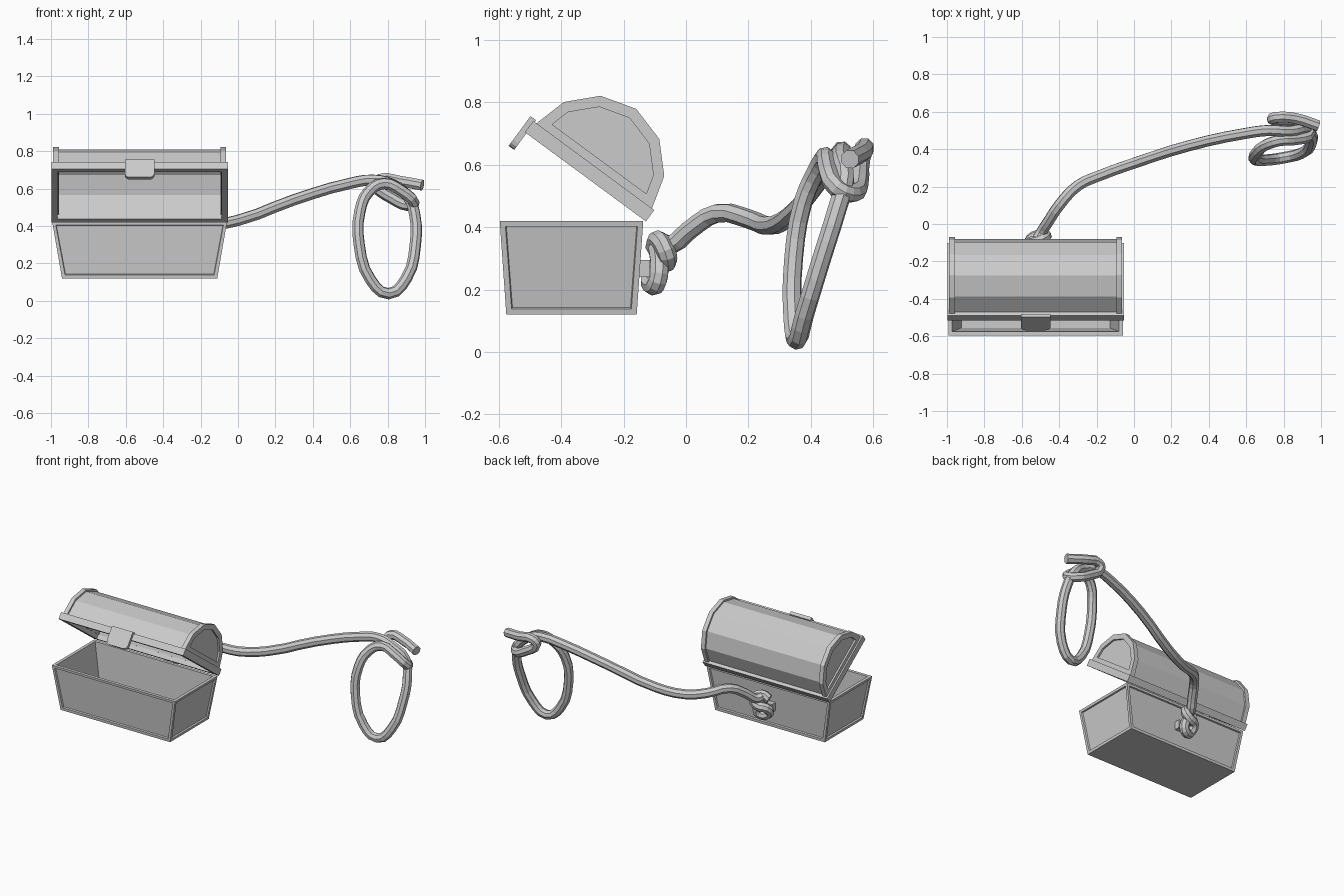
import bpy, bmesh, math
from mathutils import Vector

if "Cube" in bpy.data.objects:
    bpy.data.objects.remove(bpy.data.objects["Cube"])

CX = -0.526                      # chest centre in x
U = Vector((-0.805, 0.593))      # open lid: hinge-to-front direction in (y, z)
N = Vector((0.593, 0.805))       # open lid: outward direction in (y, z)
HINGE = Vector((-0.13, 0.42))


def finish(name, bm):
    bmesh.ops.recalc_face_normals(bm, faces=bm.faces[:])
    me = bpy.data.meshes.new(name)
    bm.to_mesh(me)
    bm.free()
    ob = bpy.data.objects.new(name, me)
    bpy.context.collection.objects.link(ob)
    return ob


def extrude_poly(name, pts, vec):
    bm = bmesh.new()
    face = bm.faces.new([bm.verts.new(p) for p in pts])
    new = bmesh.ops.extrude_face_region(bm, geom=[face], use_keep_orig=True)
    bmesh.ops.translate(bm, vec=vec, verts=[v for v in new['geom'] if isinstance(v, bmesh.types.BMVert)])
    return finish(name, bm)


def lid_pt(x, a, h):
    p = HINGE + U * a + N * h
    return Vector((x, p.x, p.y))


def lid_prism(name, profile, x0, x1):
    return extrude_poly(name, [lid_pt(x0, a, h) for a, h in profile], (x1 - x0, 0, 0))


def box(a0, a1, h0, h1):
    return [(a0, h0), (a1, h0), (a1, h1), (a0, h1)]


# Chest base: tapered box, recessed side panels, hollow inside
bm = bmesh.new()
rings = []
for z, hx, y0, y1 in ((0.12, 0.415, -0.576, -0.158), (0.42, 0.467, -0.597, -0.137)):
    rings.append([bm.verts.new(p) for p in
                  ((CX - hx, y0, z), (CX + hx, y0, z), (CX + hx, y1, z), (CX - hx, y1, z))])
bm.faces.new(rings[0][::-1])
top = bm.faces.new(rings[1])
sides = [bm.faces.new((rings[0][i], rings[0][(i + 1) % 4], rings[1][(i + 1) % 4], rings[1][i]))
         for i in range(4)]
bm.normal_update()
for f in sides:
    bmesh.ops.inset_individual(bm, faces=[f], thickness=0.025, depth=0)
    bmesh.ops.inset_individual(bm, faces=[f], thickness=0.004, depth=-0.01)
bmesh.ops.inset_individual(bm, faces=[top], thickness=0.03, depth=0)
cav = bmesh.ops.extrude_discrete_faces(bm, faces=[top])['faces'][0]
mid = cav.calc_center_median()
for v in cav.verts:
    v.co.x = mid.x + (v.co.x - mid.x) * 0.89
    v.co.y = mid.y + (v.co.y - mid.y) * 0.9
    v.co.z = 0.145
finish("chest_base", bm)

# Lid: barrel shell, end ribs, recessed end panels
half = [(0.234, 0.03), (0.2, 0.152), (0.117, 0.238)]
arch = [(0.237 - d, h) for d, h in half] + [(0.237, 0.272)] + [(0.237 + d, h) for d, h in half[::-1]]


def scaled(s, base=0.03):
    return [(0.237 + (a - 0.237) * s, base + (h - base) * s) for a, h in arch]


lid_prism("lid_barrel", scaled(0.95) + scaled(0.89)[::-1], CX - 0.455, CX + 0.455)
for side, sx in (("left", -1), ("right", 1)):
    lid_prism("lid_rib_" + side, arch + scaled(0.85)[::-1], CX + sx * 0.462, CX + sx * 0.432)
    lid_prism("lid_end_panel_" + side, scaled(0.9), CX + sx * 0.45, CX + sx * 0.434)
    lid_prism("lid_end_strip_" + side, box(0.02, 0.454, 0.03, 0.072), CX + sx * 0.462, CX + sx * 0.436)
    lid_prism("lid_rim_" + side, box(-0.002, 0.48, 0, 0.045), CX + sx * 0.472, CX + sx * 0.438)
for name, a0, a1 in (("back", -0.002, 0.028), ("front", 0.452, 0.48)):
    lid_prism("lid_rim_" + name, box(a0, a1, 0, 0.045), CX - 0.44, CX + 0.44)

# Latch plate with rounded lower corners
w, r, low = 0.079, 0.025, -0.066
outline = [(-w, 0.052)]
for cx, start in ((-w + r, 180), (w - r, 270)):
    for k in range(4):
        t = math.radians(start + k * 30)
        outline.append((cx + r * math.cos(t), low + r + r * math.sin(t)))
outline.append((w, 0.052))
extrude_poly("latch", [lid_pt(CX + x, 0.474, h) for x, h in outline], (0, U.x * 0.022, U.y * 0.022))

# Bracket on the back that holds the rope
extrude_poly("rope_bracket", [(x, -0.155, z) for x, z in
             ((-0.57, 0.24), (-0.46, 0.24), (-0.46, 0.295), (-0.57, 0.295))], (0, 0.04, 0))


# Rope: knot at the bracket, long run, hanging loop with a hitch and tail
path = [(-0.56, -0.10, 0.335), (-0.51, -0.09, 0.36), (-0.47, -0.065, 0.325), (-0.5, -0.06, 0.29),
        (-0.55, -0.08, 0.28), (-0.55, -0.115, 0.235), (-0.515, -0.105, 0.212), (-0.48, -0.09, 0.23),
        (-0.495, -0.085, 0.29), (-0.515, -0.085, 0.345), (-0.495, -0.045, 0.345),
        (-0.46, 0.01, 0.39), (-0.40, 0.10, 0.445), (-0.30, 0.205, 0.425),
        (-0.18, 0.26, 0.405), (0.0, 0.325, 0.43), (0.3, 0.42, 0.54), (0.6, 0.485, 0.628),
        (0.72, 0.50, 0.645), (0.83, 0.495, 0.62), (0.91, 0.51, 0.555),
        (0.945, 0.485, 0.46), (0.948, 0.435, 0.3), (0.9, 0.38, 0.12),
        (0.805, 0.355, 0.038), (0.71, 0.342, 0.11), (0.648, 0.345, 0.3), (0.652, 0.375, 0.48),
        (0.7, 0.42, 0.585), (0.78, 0.447, 0.627), (0.87, 0.453, 0.59), (0.94, 0.485, 0.525),
        (0.91, 0.535, 0.51), (0.82, 0.555, 0.55), (0.74, 0.56, 0.62), (0.76, 0.57, 0.65),
        (0.86, 0.565, 0.64), (0.985, 0.525, 0.618)]
cu = bpy.data.curves.new("rope", 'CURVE')
cu.dimensions = '3D'
cu.bevel_depth = 0.031
cu.bevel_resolution = 2
cu.resolution_u = 3
cu.use_fill_caps = True
sp = cu.splines.new('BEZIER')
sp.bezier_points.add(len(path) - 1)
for bp, p in zip(sp.bezier_points, path):
    bp.co = p
    bp.handle_left_type = bp.handle_right_type = 'AUTO'
sp.use_smooth = False
bpy.context.collection.objects.link(bpy.data.objects.new("rope", cu))
